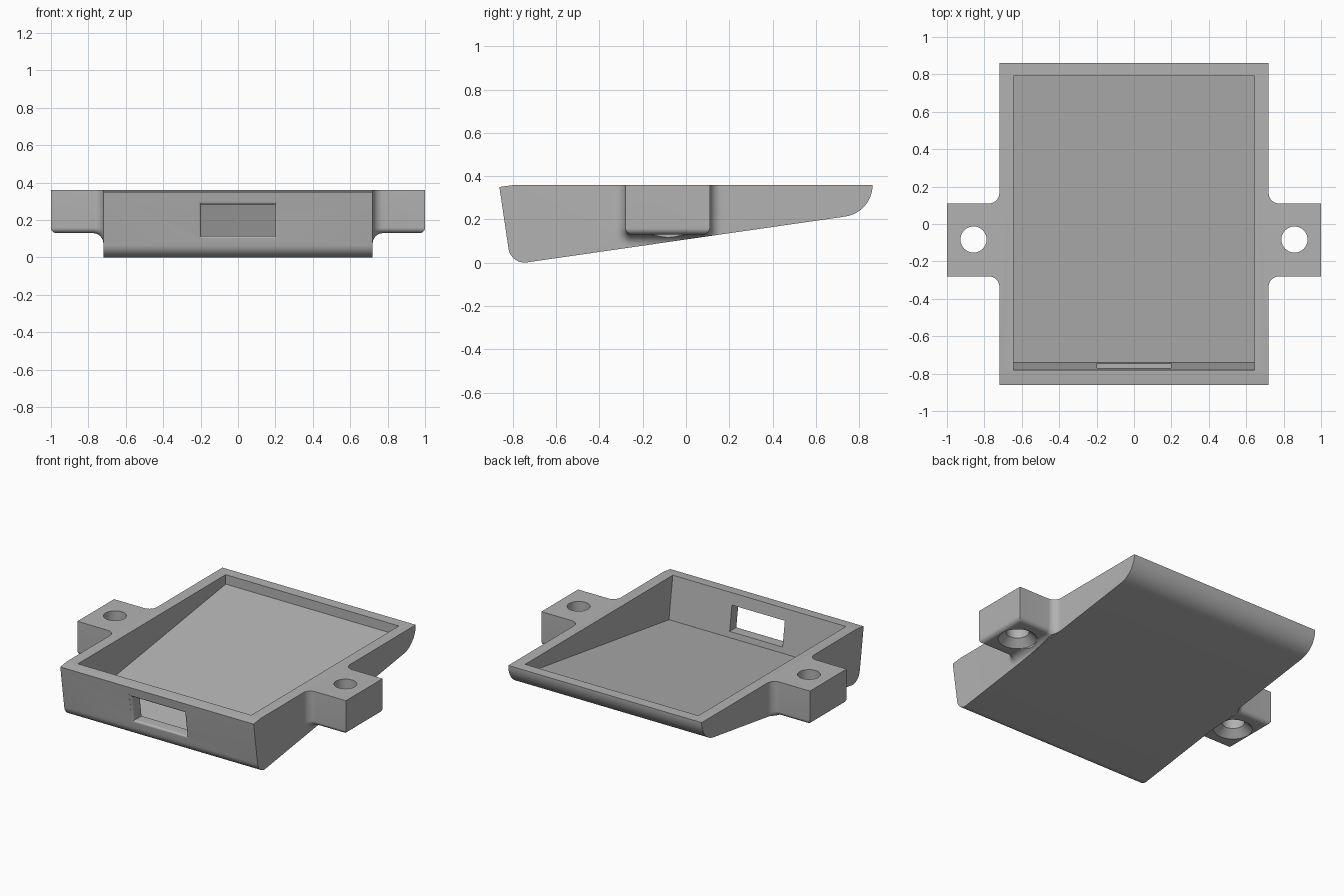
import bpy, bmesh
from math import sin, cos, pi, sqrt
from mathutils import Vector

cube = bpy.data.objects.get("Cube")
if cube:
    bpy.data.objects.remove(cube, do_unlink=True)

TOP = 0.36            # rim height
HALF_W = 0.72         # half width of the tray
SLANT = -0.143        # lean of the front wall, y per z


def slope(y):
    """Height of the sloping underside."""
    return 0.001 + 0.144 * (y + 0.74)


def loft(name, rings):
    """Closed solid through rings of equal point count."""
    bm = bmesh.new()
    loops = [[bm.verts.new(p) for p in ring] for ring in rings]
    n = len(loops[0])
    for a, b in zip(loops, loops[1:]):
        for i in range(n):
            j = (i + 1) % n
            bm.faces.new((a[i], a[j], b[j], b[i]))
    bm.faces.new(loops[0])
    bm.faces.new(loops[-1])
    bmesh.ops.recalc_face_normals(bm, faces=bm.faces)
    mesh = bpy.data.meshes.new(name)
    bm.to_mesh(mesh)
    bm.free()
    obj = bpy.data.objects.new(name, mesh)
    bpy.context.collection.objects.link(obj)
    return obj


def prism(name, profile, half):
    """Extrude a (y, z) profile across x."""
    return loft(name, [[(x, y, z) for y, z in profile] for x in (-half, half)])


def round_corner(before, corner, after, r, steps=14):
    """Arc of radius r tangent to both sides of a corner."""
    c = Vector(corner)
    u = (Vector(before) - c).normalized()
    v = (Vector(after) - c).normalized()
    dot = u.dot(v)
    t = r * sqrt((1 + dot) / (1 - dot))
    mid = c + (u + v).normalized() * sqrt(t * t + r * r)
    a, b = c + u * t - mid, c + v * t - mid
    w = a.angle(b)
    return [tuple(mid + (a * sin(w * (1 - k / steps)) + b * sin(w * k / steps)) / sin(w))
            for k in range(steps + 1)]


def combine(target, tool, operation):
    """Apply a boolean and discard the tool."""
    tool.hide_render = True
    mod = target.modifiers.new("cut", 'BOOLEAN')
    mod.operation, mod.object, mod.solver = operation, tool, 'EXACT'
    bpy.context.view_layer.objects.active = target
    bpy.ops.object.modifier_apply(modifier=mod.name)
    bpy.data.objects.remove(tool, do_unlink=True)


# Wedge shaped tray body
front_top, front_low = (-0.862, 0.35), (-0.809, slope(-0.809))
back_top, back_low = (0.862, TOP), (0.862, slope(0.862))
profile = [front_top]
profile += round_corner(front_top, front_low, back_low, 0.075)
profile += round_corner(front_low, back_low, back_top, 0.147)
profile += [back_top, (-0.79, TOP)]
tray = prism("tray", profile, HALF_W)

# Cavity with a floor parallel to the underside
wall = 0.075
floor_front, floor_back = slope(-0.74) + wall, slope(0.79) + wall
cavity = [(-0.74, floor_front), (0.79, floor_back), (0.79, 0.5),
          (-0.74 + SLANT * (0.5 - floor_front), 0.5)]
combine(tray, prism("cavity_cutter", cavity, 0.645), 'DIFFERENCE')


# Mounting ears, blended into the tray sides
def ear_ring(side, x, flare, lift):
    r, low, steps = 0.03 + flare, 0.13 - flare + lift, 8
    pts = [(-0.28 - flare, TOP)]
    for cy, start in ((-0.25, pi), (0.08, 1.5 * pi)):
        for k in range(steps + 1):
            a = start + k / steps * pi / 2
            pts.append((cy + r * cos(a), max(0.16 + r * sin(a), low)))
    pts.append((0.11 + flare, TOP))
    return [(side * x, y, z) for y, z in pts]


fillet, edge, steps = 0.055, 0.03, 10
quarter = [k / steps * pi / 2 for k in range(steps + 1)]
for side, label in ((1, "left"), (-1, "right")):
    rings = [ear_ring(side, 0.70, fillet, 0)]
    rings += [ear_ring(side, HALF_W + fillet * (1 - cos(a)), fillet * (1 - sin(a)), 0)
              for a in quarter]
    rings += [ear_ring(side, 1 - edge + edge * sin(a), 0, edge * (1 - cos(a)))
              for a in quarter]
    ear = loft(label + "_ear", rings)
    # Trim the blend flush with the sloping underside
    below = [(-1, -1), (1, -1), (1, slope(1) + 0.0005), (-1, slope(-1) + 0.0005)]
    combine(ear, prism("underside_trim", below, 1.5), 'DIFFERENCE')
    combine(tray, ear, 'UNION')
    # Countersunk screw hole
    hole = [[(side * 0.858 + r * cos(k * pi / 24), -0.083 + r * sin(k * pi / 24), z)
             for k in range(48)]
            for z, r in ((0, 0.118), (0.13, 0.118), (0.177, 0.07), (0.5, 0.07))]
    combine(tray, loft("hole_cutter", hole), 'DIFFERENCE')


# Slot through the front wall, with a softened outer edge
def slot_ring(depth, flare):
    w, low, high = 0.197 + flare, 0.115 - flare, 0.283 + flare
    return [(x, -0.8395 + depth + SLANT * (z - 0.2), z)
            for x, z in ((-w, low), (w, low), (w, high), (-w, high))]


soft = 0.015
slot = [slot_ring(-0.05, soft)]
slot += [slot_ring(soft * (1 - cos(a)), soft * (1 - sin(a))) for a in quarter[::2]]
slot.append(slot_ring(0.14, 0))
combine(tray, loft("slot_cutter", slot), 'DIFFERENCE')

# Grey plastic
grey = bpy.data.materials.new("grey_plastic")
grey.use_nodes = True
color = (0.45, 0.45, 0.45, 1)
grey.diffuse_color = color
grey.node_tree.nodes["Principled BSDF"].inputs["Base Color"].default_value = color
tray.data.materials.clear()
tray.data.materials.append(grey)
for poly in tray.data.polygons:
    poly.material_index = 0

bpy.ops.object.select_all(action='DESELECT')
tray.select_set(True)
bpy.context.view_layer.objects.active = tray
bpy.ops.object.shade_smooth_by_angle(angle=0.5)
